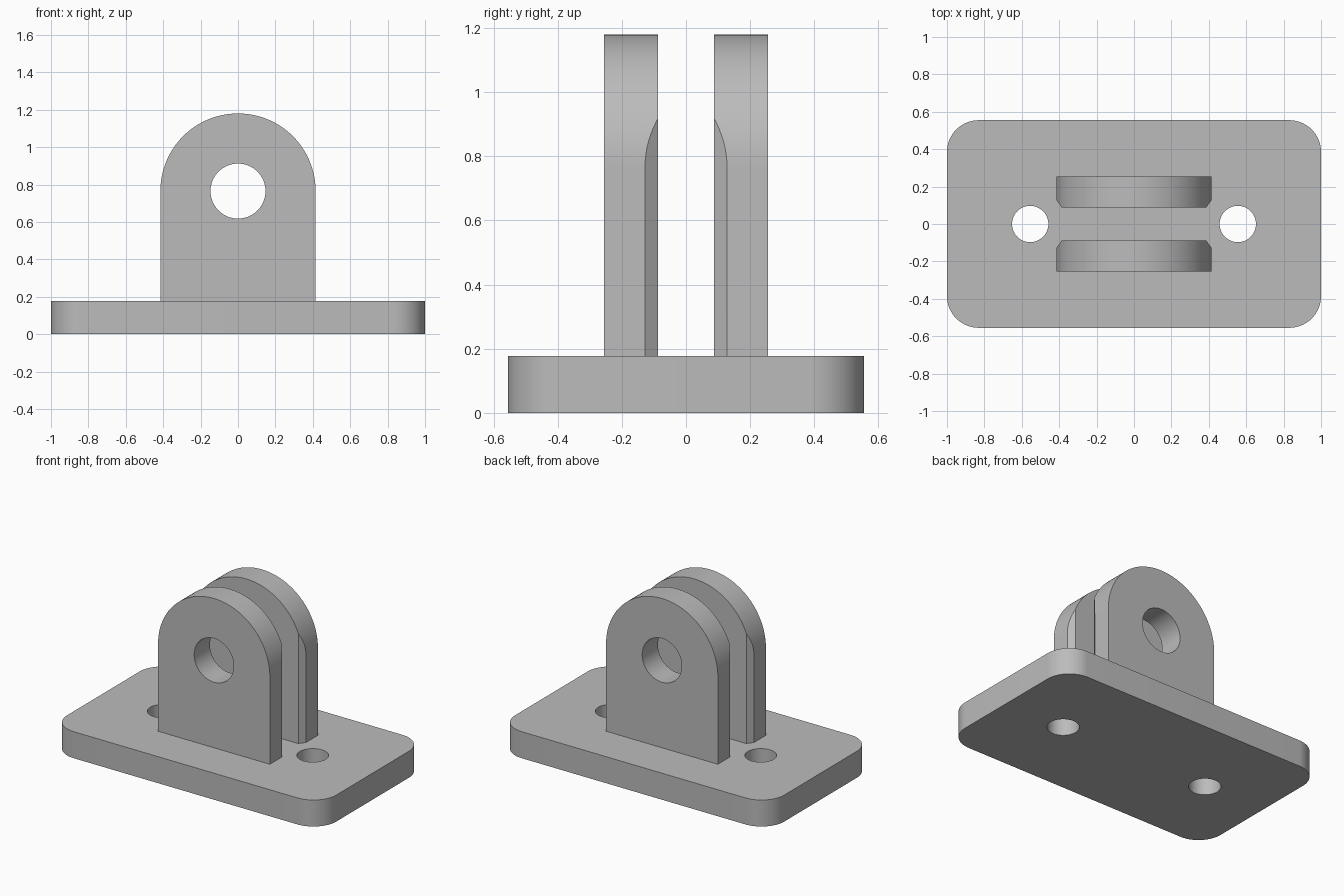
import bpy, bmesh
from math import pi, sin, cos, radians
from mathutils import Vector

cube = bpy.data.objects.get("Cube")
if cube:
    bpy.data.objects.remove(cube, do_unlink=True)

# Single grey material
GREY = (0.5, 0.5, 0.5, 1)
grey = bpy.data.materials.new("plain grey")
grey.use_nodes = True
grey.diffuse_color = GREY
grey.node_tree.nodes["Principled BSDF"].inputs["Base Color"].default_value = GREY

# Main dimensions
HALF_X, HALF_Y, BASE_TOP, CORNER = 1.0, 0.555, 0.178, 0.17
SCREW_X, SCREW_R = 0.555, 0.097
LUG_R, PIN_Z, PIN_R = 0.415, 0.765, 0.147
LUG_IN, LUG_OUT = 0.088, 0.255
CHAMFER_X, CHAMFER_Y = 0.029, 0.04


def arc(cx, cy, r, start, end, steps):
    angles = [start + (end - start) * i / steps for i in range(steps + 1)]
    return [(cx + r * cos(a), cy + r * sin(a)) for a in angles]


def prism(name, outline, place, sweep):
    """Extrude a 2D outline, placed in space by a function, along a vector."""
    bm = bmesh.new()
    face = bm.faces.new([bm.verts.new(place(u, v)) for u, v in outline])
    result = bmesh.ops.extrude_face_region(bm, geom=[face])
    moved = [g for g in result["geom"] if isinstance(g, bmesh.types.BMVert)]
    bmesh.ops.translate(bm, verts=moved, vec=Vector(sweep))
    bmesh.ops.recalc_face_normals(bm, faces=bm.faces)
    mesh = bpy.data.meshes.new(name)
    bm.to_mesh(mesh)
    bm.free()
    mesh.materials.append(grey)
    obj = bpy.data.objects.new(name, mesh)
    bpy.context.collection.objects.link(obj)
    return obj


def cut(target, cutter):
    mod = target.modifiers.new("cut", 'BOOLEAN')
    mod.operation, mod.solver, mod.object = 'DIFFERENCE', 'EXACT', cutter
    bpy.context.view_layer.objects.active = target
    bpy.ops.object.modifier_apply(modifier=mod.name)
    bpy.data.objects.remove(cutter, do_unlink=True)


def smooth(obj):
    bpy.ops.object.select_all(action='DESELECT')
    obj.select_set(True)
    bpy.context.view_layer.objects.active = obj
    bpy.ops.object.shade_smooth_by_angle(angle=radians(25))


# Rounded base plate with two screw holes
outline = []
for i, (sx, sy) in enumerate([(1, 1), (-1, 1), (-1, -1), (1, -1)]):
    outline += arc(sx * (HALF_X - CORNER), sy * (HALF_Y - CORNER), CORNER,
                   i * pi / 2, (i + 1) * pi / 2, 16)
base = prism("base_plate", outline, lambda u, v: (u, v, 0), (0, 0, BASE_TOP))
for side in (-1, 1):
    circle = arc(side * SCREW_X, 0, SCREW_R, 0, 2 * pi, 64)[:-1]
    cut(base, prism("screw_hole", circle, lambda u, v: (u, v, -0.1), (0, 0, 0.5)))
smooth(base)

# Two upright lugs with a pin hole and chamfered inner edges
profile = [(-LUG_R, BASE_TOP), (LUG_R, BASE_TOP)] + arc(0, PIN_Z, LUG_R, 0, pi, 64)
pin = arc(0, PIN_Z, PIN_R, 0, 2 * pi, 64)[:-1]
for name, s in (("front_lug", -1), ("back_lug", 1)):
    lug = prism(name, profile, lambda u, v: (u, s * LUG_IN, v),
                (0, s * (LUG_OUT - LUG_IN), 0))
    cut(lug, prism("pin_hole", pin, lambda u, v: (u, 0, v), (0, s * 0.5, 0)))
    for side in (-1, 1):
        # Triangle through the chamfer line, enlarged past the corner
        wedge = [(LUG_R - 2 * CHAMFER_X, LUG_IN - CHAMFER_Y),
                 (LUG_R + CHAMFER_X, LUG_IN + 2 * CHAMFER_Y),
                 (LUG_R + CHAMFER_X, LUG_IN - CHAMFER_Y)]
        cut(lug, prism("chamfer", wedge, lambda u, v: (side * u, s * v, 0), (0, 0, 2)))
    smooth(lug)
